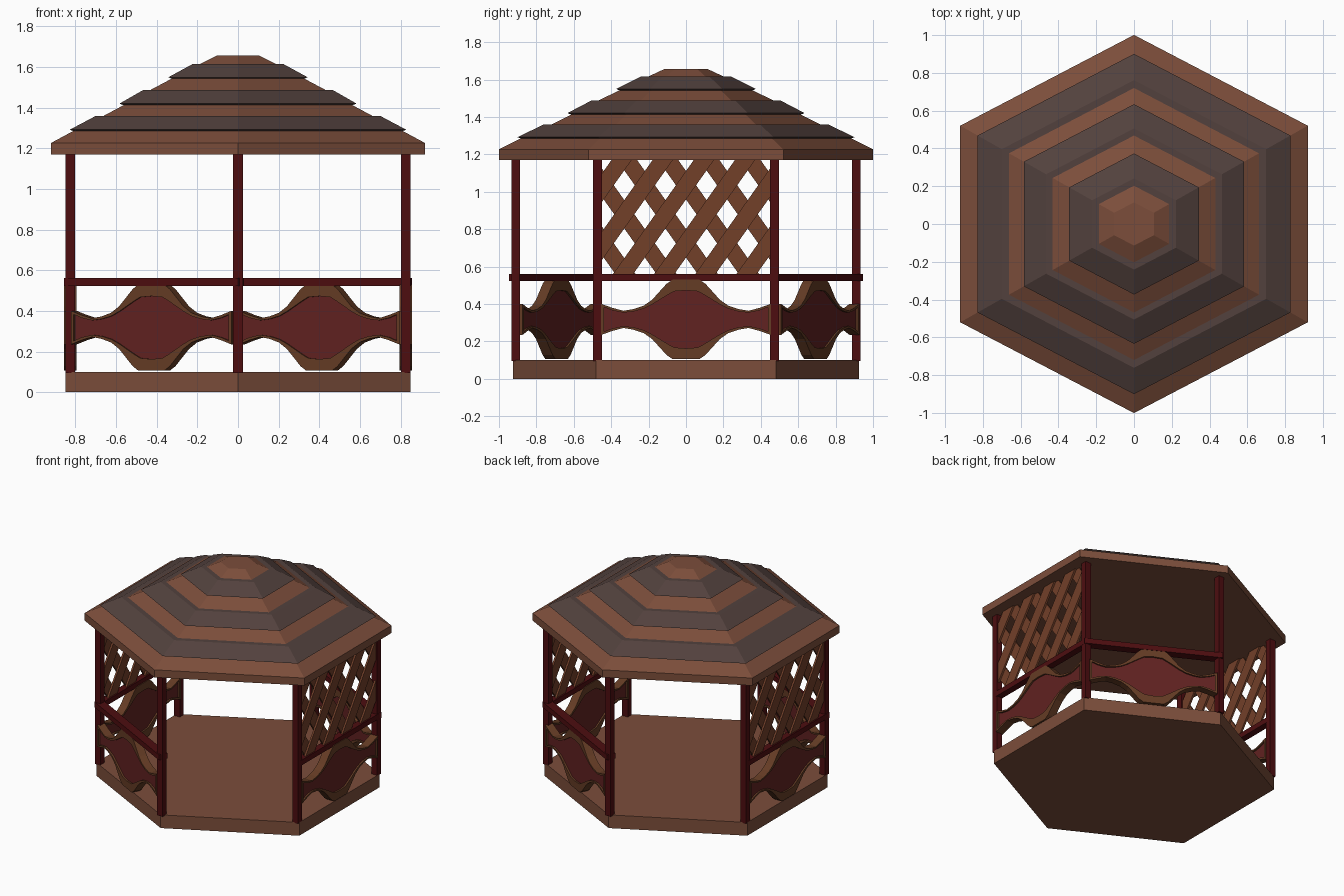
import bpy, bmesh, math
from mathutils import Matrix, Vector

if "Cube" in bpy.data.objects:
    bpy.data.objects.remove(bpy.data.objects["Cube"])

def mat(name, c):
    m = bpy.data.materials.new(name)
    m.diffuse_color = (*c, 1)
    m.use_nodes = True
    m.node_tree.nodes["Principled BSDF"].inputs["Base Color"].default_value = m.diffuse_color
    return m

BROWN = mat("brown wood", (0.20, 0.075, 0.043))
SLATE = mat("dark shingle", (0.085, 0.053, 0.047))
RED = mat("dark red wood", (0.075, 0.004, 0.005))
PANEL = mat("red panel", (0.12, 0.016, 0.015))
TRIM = mat("panel trim", (0.13, 0.045, 0.018))
LATTICE = mat("lattice wood", (0.17, 0.05, 0.022))

def finish(name, bm, m, matrix=Matrix()):
    bmesh.ops.recalc_face_normals(bm, faces=bm.faces)
    me = bpy.data.meshes.new(name)
    bm.to_mesh(me)
    bm.free()
    me.materials.append(m)
    ob = bpy.data.objects.new(name, me)
    ob.matrix_world = matrix
    bpy.context.collection.objects.link(ob)
    return ob

def add_box(bm, size, center, rot=Matrix()):
    M = Matrix.Translation(center) @ rot @ Matrix.Diagonal((*size, 1))
    return bmesh.ops.create_cube(bm, size=1, matrix=M)

# hexagon corners for a given half width in x
def hexagon(a, ratio=1.088):
    r = a * ratio
    return [(0, -r), (a, -r * .52), (a, r * .52), (0, r), (-a, r * .52), (-a, -r * .52)]

# stack of hexagonal rings, capped at both ends
def hex_stack(name, profile, m):
    bm = bmesh.new()
    rings = [[bm.verts.new((x, y, z)) for x, y in hexagon(a)] for a, z in profile]
    for lo, hi in zip(rings, rings[1:]):
        for i in range(6):
            j = (i + 1) % 6
            bm.faces.new((lo[i], lo[j], hi[j], hi[i]))
    bm.faces.new(rings[0][::-1])
    bm.faces.new(rings[-1])
    return finish(name, bm, m)

# floor and roof tiers
hex_stack("floor", [(.85, 0), (.85, .10)], BROWN)
hex_stack("roof_eave", [(.92, 1.17), (.92, 1.227), (.79, 1.297)], BROWN)
hex_stack("roof_shingle_1", [(.80, 1.282), (.828, 1.292), (.70, 1.36), (.66, 1.36)], SLATE)
hex_stack("roof_board_2", [(.69, 1.345), (.54, 1.425)], BROWN)
hex_stack("roof_shingle_2", [(.56, 1.411), (.583, 1.421), (.465, 1.488), (.42, 1.488)], SLATE)
hex_stack("roof_board_3", [(.455, 1.475), (.31, 1.552)], BROWN)
hex_stack("roof_shingle_3", [(.32, 1.54), (.343, 1.55), (.222, 1.616), (.18, 1.616)], SLATE)
hex_stack("roof_cap", [(.222, 1.598), (.105, 1.657)], BROWN)

# corner posts
posts = [Vector((x, y, 0)) for x, y in hexagon(.826, 1.102)]
for i, p in enumerate(posts):
    bm = bmesh.new()
    add_box(bm, (.047, .047, 1.08), (p.x, p.y, .635))
    finish(f"post_{i + 1}", bm, RED)

# wavy panel outlines: (fraction of half length, half height)
OUTER = [(0, .212), (.16, .212), (.23, .19), (.31, .15), (.40, .105), (.50, .073),
         (.62, .055), (.74, .046), (.87, .062), (1, .083)]
INNER = [(0, .155), (.14, .15), (.22, .13), (.31, .105), (.40, .08), (.50, .057),
         (.62, .042), (.74, .036), (.87, .048), (.965, .065)]
PZ = .318

def outline(half, L):
    top = [(-x * L, h) for x, h in half[:0:-1]] + [(x * L, h) for x, h in half]
    return top + [(x, -h) for x, h in top[::-1]]

def wavy_panel(side, M, L):
    out, inn = outline(OUTER, L), outline(INNER, L)
    n = len(out)
    bm = bmesh.new()
    T = .03
    loops = [[bm.verts.new((x, y, PZ + z)) for x, z in pts]
             for pts, y in ((out, -T), (out, T), (inn, T), (inn, -T))]
    for k in range(4):
        a, b = loops[k], loops[(k + 1) % 4]
        for i in range(n):
            j = (i + 1) % n
            bm.faces.new((a[i], a[j], b[j], b[i]))
    finish(f"{side}_panel_frame", bm, TRIM, M)
    bm = bmesh.new()
    f = bm.faces.new([bm.verts.new((x, -.018, PZ + z)) for x, z in inn])
    ext = bmesh.ops.extrude_face_region(bm, geom=[f])["geom"]
    bmesh.ops.translate(bm, verts=[v for v in ext if isinstance(v, bmesh.types.BMVert)], vec=(0, .036, 0))
    finish(f"{side}_panel", bm, PANEL, M)

# crossed diagonal slats, trimmed to the opening
def lattice(side, M, L):
    z0, z1, pitch, ang = .55, 1.18, .22, math.radians(54.7)
    bm = bmesh.new()
    for s in (1, -1):
        rot = Matrix.Rotation(-s * ang, 4, 'Y')
        for k in range(-5, 6):
            add_box(bm, (1.6, .014, .088), (k * pitch + .11, s * .007, .88), rot)
    for co, no in (((L, 0, 0), (1, 0, 0)), ((-L, 0, 0), (-1, 0, 0)),
                   ((0, 0, z0), (0, 0, -1)), ((0, 0, z1), (0, 0, 1))):
        bmesh.ops.bisect_plane(bm, geom=bm.verts[:] + bm.edges[:] + bm.faces[:],
                               plane_co=co, plane_no=no, clear_outer=True)
        bmesh.ops.holes_fill(bm, edges=[e for e in bm.edges if e.is_boundary], sides=0)
    finish(f"{side}_lattice", bm, LATTICE, M)

# four closed sides; front right and back left stay open
for side, i, has_lattice in (("right", 1, True), ("back_right", 2, False),
                             ("left", 4, True), ("front_left", 5, False)):
    a, b = posts[i], posts[(i + 1) % 6]
    d = (b - a).normalized()
    n = Vector((d.y, -d.x, 0))
    M = Matrix((d, n, (0, 0, 1))).transposed().to_4x4()
    M.translation = (a + b) / 2
    length = (b - a).length
    half = length / 2 - .02
    wavy_panel(side, M, half)
    bm = bmesh.new()
    add_box(bm, (length + (0 if has_lattice else .035), .05 if has_lattice else .065, .04), (0, 0, .542))
    finish(f"{side}_rail", bm, RED, M)
    if has_lattice:
        lattice(side, M, half)
